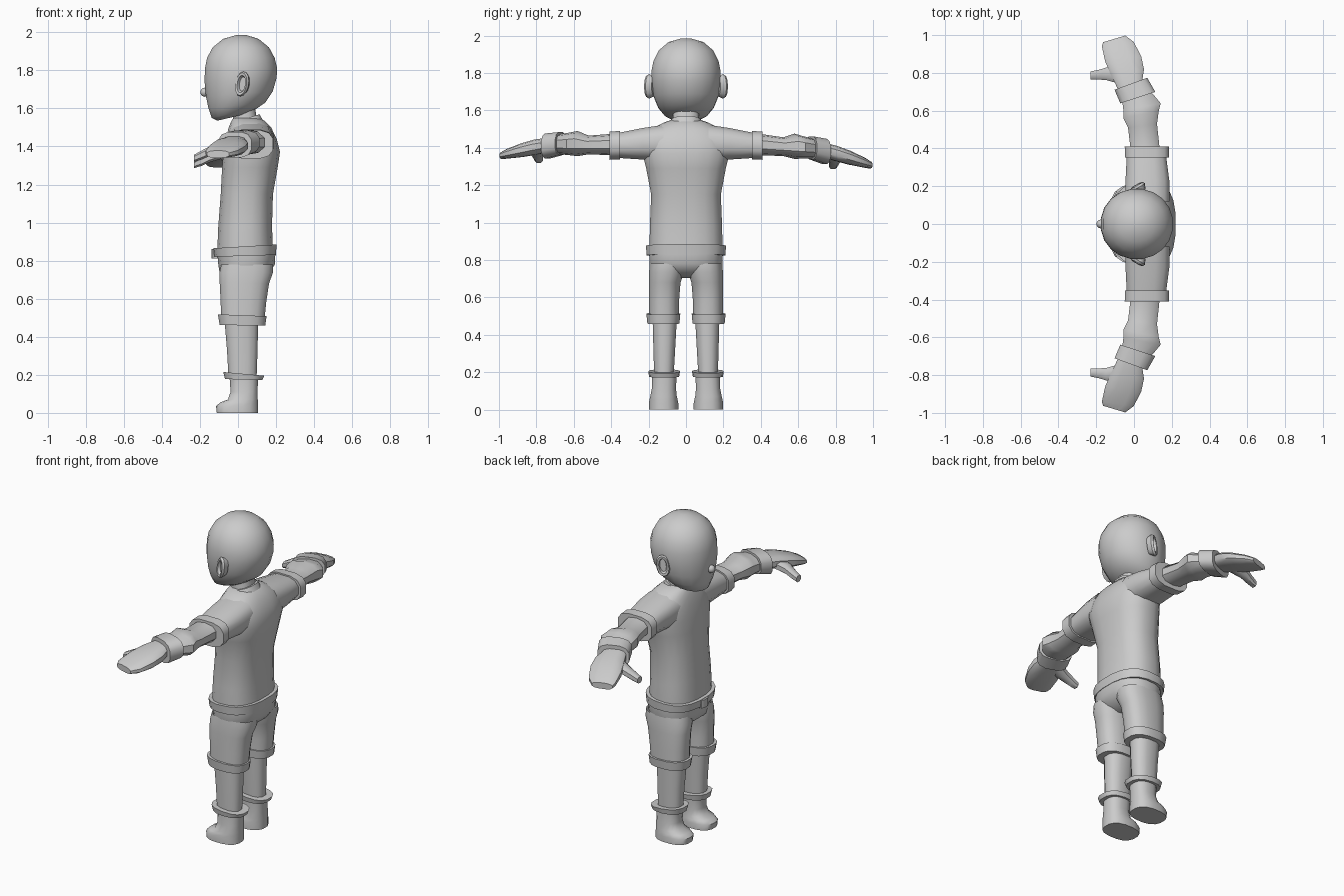
import bpy, bmesh, math
from mathutils import Vector

grey = bpy.data.materials.new("plain grey")
grey.diffuse_color = (0.6, 0.6, 0.6, 1)


def spow(v, p):
    return math.copysign(abs(v) ** p, v)


def finish(name, bm, angle):
    bmesh.ops.recalc_face_normals(bm, faces=bm.faces)
    me = bpy.data.meshes.new(name)
    bm.to_mesh(me)
    bm.free()
    me.materials.append(grey)
    for p in me.polygons:
        p.use_smooth = True
    me.set_sharp_from_angle(angle=math.radians(angle))
    ob = bpy.data.objects.new(name, me)
    bpy.context.collection.objects.link(ob)
    return ob


def loft(name, rings, n=16, power=0.8, caps=(True, True), angle=40):
    """Skin a row of rings, each given as centre and two half axes."""
    bm = bmesh.new()
    rows = []
    for c, u, v in rings:
        row = []
        for i in range(n):
            a = 2 * math.pi * (i + 0.5) / n
            row.append(bm.verts.new(c + u * spow(math.cos(a), power) + v * spow(math.sin(a), power)))
        rows.append(row)
    for r0, r1 in zip(rows, rows[1:]):
        for i in range(n):
            j = (i + 1) % n
            bm.faces.new((r0[i], r0[j], r1[j], r1[i]))
    if caps[0]:
        bm.faces.new(rows[0])
    if caps[1]:
        bm.faces.new(rows[-1])
    return finish(name, bm, angle)


def level(x0, x1, yc, hy, z0, z1=None):
    """Ring around a vertical part; z0 at its front (-x), z1 at its back."""
    z1 = z0 if z1 is None else z1
    return (Vector(((x0 + x1) / 2, yc, (z0 + z1) / 2)),
            Vector(((x1 - x0) / 2, 0, (z1 - z0) / 2)), Vector((0, hy, 0)))


def across(s, xf, yf, xb, yb, z0, z1):
    """Ring around an arm on side s, from front edge to back edge."""
    drop = 0.09 * max(0, (yf + yb) / 2 - 0.42) if s > 0 else 0
    return (Vector(((xf + xb) / 2, s * (yf + yb) / 2, (z0 + z1) / 2 - drop)),
            Vector(((xb - xf) / 2, s * (yb - yf) / 2, 0)), Vector((0, 0, (z1 - z0) / 2)))


# Head
loft("head", [
    level(-0.11, 0.06, 0, 0.075, 1.535, 1.575),
    level(-0.14, 0.10, 0, 0.115, 1.55, 1.60),
    level(-0.157, 0.145, 0, 0.15, 1.60, 1.63),
    level(-0.17, 0.185, 0, 0.175, 1.66, 1.69),
    level(-0.178, 0.205, 0, 0.187, 1.74, 1.76),
    level(-0.176, 0.208, 0, 0.187, 1.81),
    level(-0.165, 0.195, 0, 0.176, 1.865),
    level(-0.135, 0.165, 0, 0.148, 1.92),
    level(-0.08, 0.11, 0, 0.095, 1.965),
    level(-0.01, 0.045, 0, 0.025, 1.985)], n=20, power=0.98, angle=60)

# Nose
bm = bmesh.new()
bmesh.ops.create_uvsphere(bm, u_segments=10, v_segments=6, radius=0.024)
bmesh.ops.translate(bm, verts=bm.verts, vec=(-0.175, 0, 1.685))
finish("nose", bm, 60)

# Neck and collar
loft("neck", [level(-0.025, 0.105, 0, 0.075, 1.48, 1.52),
              level(-0.03, 0.09, 0, 0.07, 1.57, 1.61)], n=12, caps=(False, False))
loft("collar", [level(-0.045, 0.135, 0, 0.092, 1.49, 1.535),
                level(-0.03, 0.115, 0, 0.08, 1.525, 1.57)], n=12)

# Shirt body
loft("shirt", [
    level(-0.11, 0.185, 0, 0.197, 0.86),
    level(-0.105, 0.18, 0, 0.195, 0.98),
    level(-0.092, 0.185, 0, 0.188, 1.15),
    level(-0.085, 0.21, 0, 0.215, 1.29),
    level(-0.078, 0.222, 0, 0.235, 1.37),
    level(-0.065, 0.205, 0, 0.235, 1.44),
    level(-0.05, 0.175, 0, 0.19, 1.50),
    level(-0.035, 0.14, 0, 0.12, 1.535),
    level(-0.025, 0.11, 0, 0.075, 1.55)], n=20, caps=(False, True), angle=50)

# Belt with a small front buckle
loft("belt", [level(-0.125, 0.2, 0, 0.212, 0.82, 0.83),
              level(-0.13, 0.205, 0, 0.216, 0.865, 0.885)], n=20)
loft("buckle", [level(-0.14, -0.10, 0, 0.035, 0.812), level(-0.14, -0.10, 0, 0.035, 0.862)],
     n=8, power=0.6)

# Seat of the trousers
loft("trouser_seat", [
    level(-0.06, 0.10, 0, 0.09, 0.705),
    level(-0.098, 0.165, 0, 0.185, 0.735),
    level(-0.105, 0.195, 0, 0.197, 0.78),
    level(-0.11, 0.198, 0, 0.198, 0.84)], n=20, caps=(True, False), angle=60)

for s, side in ((-1, "left"), (1, "right")):
    # Trouser leg, lower leg and the two cuffs
    loft("trouser_leg_" + side, [
        level(-0.09, 0.14, s * 0.118, 0.082, 0.48),
        level(-0.093, 0.15, s * 0.118, 0.082, 0.58),
        level(-0.098, 0.165, s * 0.114, 0.086, 0.68),
        level(-0.10, 0.185, s * 0.104, 0.095, 0.735),
        level(-0.09, 0.185, s * 0.1, 0.095, 0.78)], n=16, caps=(False, False), angle=60)
    loft("knee_cuff_" + side, [level(-0.098, 0.145, s * 0.121, 0.087, 0.462, 0.458),
                               level(-0.108, 0.152, s * 0.121, 0.092, 0.518, 0.508)])
    loft("lower_leg_" + side, [level(-0.052, 0.1, s * 0.118, 0.054, 0.19),
                               level(-0.06, 0.105, s * 0.116, 0.06, 0.33),
                               level(-0.072, 0.108, s * 0.114, 0.066, 0.47)],
         n=12, caps=(False, False))
    loft("boot_cuff_" + side, [level(-0.07, 0.13, s * 0.117, 0.08, 0.178, 0.172),
                               level(-0.08, 0.14, s * 0.117, 0.085, 0.215, 0.195)], n=14)

    # Boot
    loft("boot_" + side, [
        level(-0.113, 0.106, s * 0.12, 0.08, 0.0),
        level(-0.117, 0.106, s * 0.12, 0.08, 0.035),
        level(-0.095, 0.106, s * 0.12, 0.076, 0.055),
        level(-0.055, 0.105, s * 0.12, 0.072, 0.07),
        level(-0.04, 0.104, s * 0.118, 0.066, 0.11),
        level(-0.045, 0.106, s * 0.116, 0.066, 0.18)], n=16, angle=50)

    # Sleeve and its cuff
    loft("sleeve_" + side, [
        across(s, -0.05, 0.12, 0.19, 0.12, 1.33, 1.525),
        across(s, -0.048, 0.23, 0.19, 0.23, 1.335, 1.508),
        across(s, -0.04, 0.38, 0.17, 0.38, 1.345, 1.478)], n=12, power=0.75,
        caps=(False, False))
    loft("sleeve_cuff_" + side, [
        across(s, -0.05, 0.352, 0.188, 0.352, 1.336, 1.492),
        across(s, -0.052, 0.41, 0.188, 0.41, 1.334, 1.488)], n=12, power=0.7)

    # Forearm, bent forward at the elbow
    loft("forearm_" + side, [
        across(s, -0.02, 0.39, 0.14, 0.39, 1.36, 1.475),
        across(s, -0.035, 0.51, 0.125, 0.53, 1.365, 1.465),
        across(s, -0.06, 0.56, 0.135, 0.60, 1.355, 1.49),
        across(s, -0.06, 0.60, 0.145, 0.64, 1.36, 1.482),
        across(s, -0.07, 0.69, 0.06, 0.74, 1.37, 1.465)], n=10, caps=(False, False))
    loft("wrist_cuff_" + side, [
        across(s, -0.075, 0.638, 0.115, 0.70, 1.36, 1.485),
        across(s, -0.105, 0.71, 0.072, 0.775, 1.34, 1.478)], n=12, power=0.7)

    # Mitten hand and thumb
    loft("hand_" + side, [
        across(s, -0.085, 0.71, 0.045, 0.755, 1.375, 1.455),
        across(s, -0.125, 0.79, 0.055, 0.82, 1.362, 1.445),
        across(s, -0.155, 0.86, 0.04, 0.89, 1.35, 1.425),
        across(s, -0.172, 0.94, 0.0, 0.965, 1.342, 1.395),
        across(s, -0.165, 0.962, -0.045, 0.998, 1.34, 1.378)], n=12, power=0.7)
    drop = 0.033 if s > 0 else 0
    thumb = [(-0.08, 0.79, 1.40, 0.05, 0.032), (-0.15, 0.795, 1.375, 0.034, 0.027),
             (-0.19, 0.79, 1.355, 0.027, 0.025), (-0.23, 0.787, 1.338, 0.022, 0.02)]
    loft("thumb_" + side, [(Vector((x, s * y, z - drop)), Vector((0, w, 0)), Vector((0, 0, h)))
                           for x, y, z, w, h in thumb], n=8, power=0.7)

    # Ear: a shell with a hollow, flared outward at its back edge
    out = Vector((-0.5, s * 0.87, 0)).normalized()
    back = Vector((0.87, s * 0.5, 0)).normalized()
    base = Vector((0.02, s * 0.175, 1.728))
    up = Vector((0.12, 0, 1)).normalized()
    ear = [(-0.012, 0.028, 0.052), (0.018, 0.04, 0.066), (0.03, 0.034, 0.06),
           (0.028, 0.024, 0.046), (0.014, 0.018, 0.038)]
    loft("ear_" + side, [(base + out * d + back * 0.012, back * w, up * h) for d, w, h in ear],
         n=14, power=0.95)
